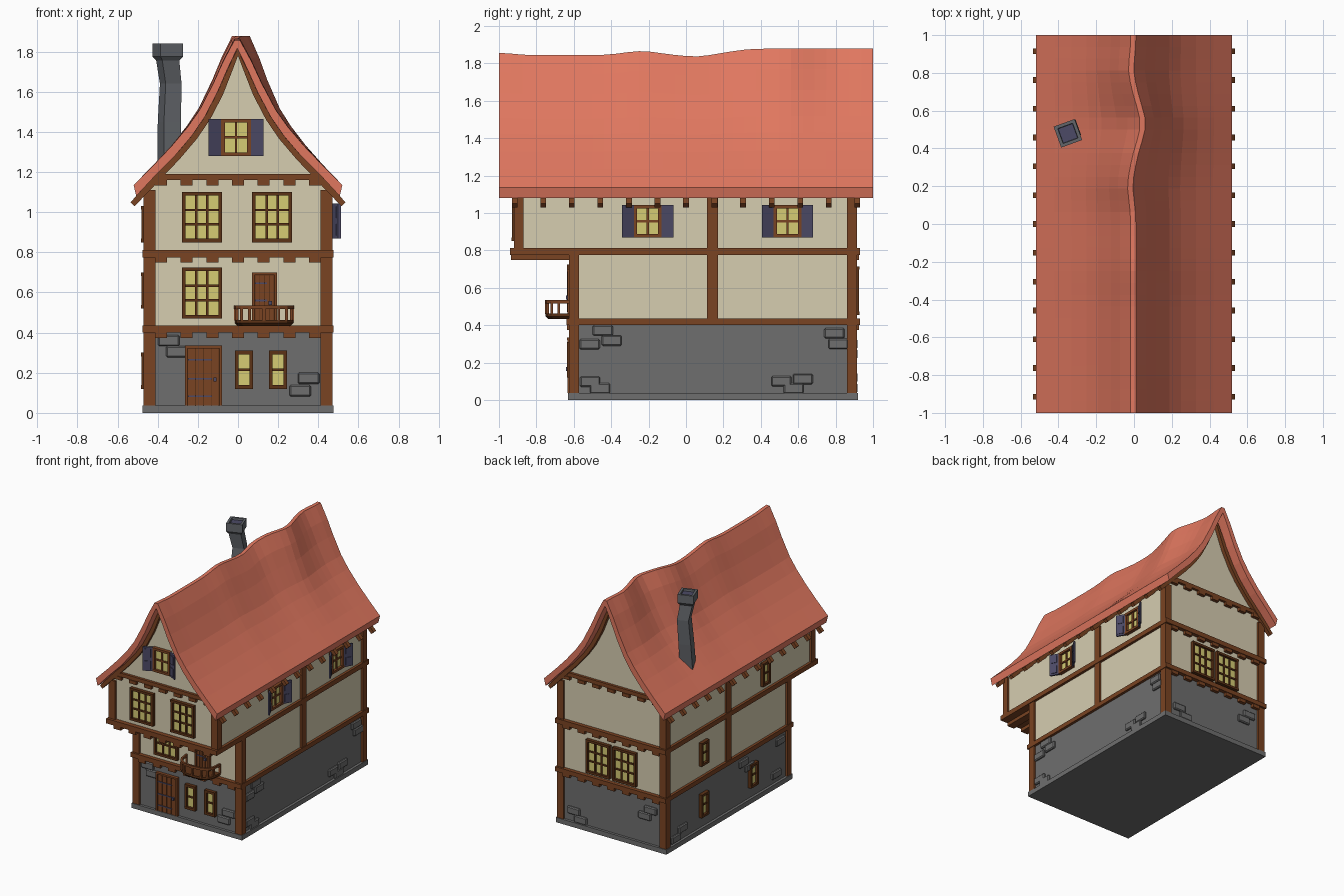
import bpy, bmesh, math
from mathutils import Vector

cube = bpy.data.objects.get("Cube")
if cube:
    bpy.data.objects.remove(cube, do_unlink=True)


def material(name, hexcode):
    m = bpy.data.materials.new(name)
    m.use_nodes = True
    rgb = [int(hexcode[i:i + 2], 16) / 255 for i in (0, 2, 4)]
    lin = [c / 12.92 if c < 0.04 else ((c + 0.055) / 1.055) ** 2.4 for c in rgb]
    m.diffuse_color = (*lin, 1)
    m.node_tree.nodes["Principled BSDF"].inputs["Base Color"].default_value = (*lin, 1)
    return m


PLASTER = material("plaster", "D6CDB0")
STONE = material("stone", "6E6E6E")
CHIMNEY = material("chimney_stone", "62656A")
TILE = material("roof_tile", "E0775F")
TIMBER = material("timber", "7A4322")
DARK = material("dark_timber", "5C3216")
GLASS = material("lit_glass", "D6CC74")
SLATE = material("slate_blue", "4C4A66")


class Part:
    """Collects solids into one object."""

    def __init__(self, name, *mats):
        self.name, self.mats, self.bm = name, mats, bmesh.new()

    def loft(self, rings, mat=0):
        vs = [[self.bm.verts.new(p) for p in r] for r in rings]
        n = len(vs[0])
        for a, b in zip(vs, vs[1:]):
            for i in range(n):
                j = (i + 1) % n
                self.bm.faces.new((a[i], a[j], b[j], b[i])).material_index = mat
        caps = [self.bm.faces.new(vs[0][::-1]), self.bm.faces.new(vs[-1])]
        for f in caps:
            f.material_index = mat
        return caps

    def prism(self, pts, vec, mat=0):
        self.loft([pts, [Vector(p) + Vector(vec) for p in pts]], mat)

    def box(self, x0, x1, y0, y1, z0, z1, mat=0):
        self.prism([(x0, y0, z0), (x1, y0, z0), (x1, y1, z0), (x0, y1, z0)], (0, 0, z1 - z0), mat)

    def slab(self, wall, foot, z0, z1, mat=0):
        self.prism([(*wall(u, d), z0) for u, d in foot], (0, 0, z1 - z0), mat)

    def panel(self, wall, u0, u1, z0, z1, d0, d1, mat=0):
        self.slab(wall, [(u0, d0), (u1, d0), (u1, d1), (u0, d1)], z0, z1, mat)

    def done(self, bevel=0):
        bmesh.ops.recalc_face_normals(self.bm, faces=self.bm.faces)
        me = bpy.data.meshes.new(self.name)
        self.bm.to_mesh(me)
        self.bm.free()
        for m in self.mats:
            me.materials.append(m)
        ob = bpy.data.objects.new(self.name, me)
        bpy.context.collection.objects.link(ob)
        if bevel:
            mod = ob.modifiers.new("Bevel", "BEVEL")
            mod.width, mod.segments = bevel, 1


# Wall frames: u runs along the wall, d points outward
def front(u, d): return (u, -0.61 - d)
def jetty(u, d): return (u, -0.905 - d)
def back(u, d): return (u, 0.9 + d)
def right(u, d): return (0.455 + d, u)
def left(u, d): return (-0.455 - d, u)


# Half profiles of the curved roof, eave to ridge
OUTER = [(.52, 1.135), (.42, 1.235), (.33, 1.33), (.25, 1.425), (.19, 1.51), (.12, 1.645), (.07, 1.755), (.014, 1.86)]
UNDER = [(.507, 1.08), (.41, 1.185), (.315, 1.28), (.23, 1.38), (.165, 1.475), (.1, 1.6), (.05, 1.715), (0, 1.82)]
LOWER = [(.515, 1.03), (.385, 1.165), (.29, 1.265), (.205, 1.365), (.14, 1.46), (.075, 1.585), (.03, 1.7), (0, 1.78)]


def mirrored(half):
    other = [(-x, z) for x, z in reversed(half) if x > 0]
    return half + other


# Walls
p = Part("stone_base", STONE)
p.box(-.475, .475, -.63, .92, 0, .037)
p.box(-.455, .455, -.61, .9, .03, .41)
p.done()
p = Part("plaster_walls", PLASTER)
p.box(-.455, .455, -.61, .9, .41, .79)
p.box(-.455, .455, -.905, .9, .79, 1.1)
gable = mirrored([(.455, 1.05), (.455, 1.12)] + [(x, z - .01) for x, z in UNDER[1:]])
for y in (-.905, .86):
    p.prism([(x, y, z) for x, z in gable], (0, .04, 0))
p.done()

# Timber frame
p = Part("floor_beams", TIMBER)
p.box(-.475, .475, -.64, .93, .4, .435)
p.box(-.475, .475, -.94, .93, .775, .812)
p.panel(jetty, -.42, .42, 1.16, 1.19, -.01, .02)
p.panel(back, -.42, .42, 1.16, 1.19, -.01, .02)
p.done()
p = Part("posts", TIMBER)
for s in (-1, 1):
    x0, x1 = sorted((s * .412, s * .47))
    p.box(x0, x1, -.625, -.572, .037, .78)
    p.box(x0, x1, -.92, -.868, .78, 1.11)
    p.box(x0, x1, .86, .915, .037, 1.11)
    p.box(x0, x1, .112, .172, .42, 1.08)
p.done()
p = Part("joist_ends", TIMBER)
for i in range(-3, 4):
    u0, u1 = i * .128 - .03, i * .128 + .03
    for wall, top in ((front, .4), (jetty, 1.16), (back, .4), (back, .775), (back, 1.16)):
        p.panel(wall, u0, u1, top - .026, top, -.01, .025)
    p.panel(jetty, u0, u1, .748, .775, -.31, .03)
p.done()
p = Part("rafters", TIMBER)
top_edge = [(.535, 1.05)] + UNDER[1:]
truss = mirrored(top_edge) + mirrored(LOWER)[::-1]
tail = top_edge[:2] + LOWER[1::-1]
for i in range(13):
    y = -.915 + i * .1525 - .015
    shapes = [truss] if i in (0, 12) else [tail, [(-x, z) for x, z in tail]]
    for shape in shapes:
        p.prism([(x, y, z) for x, z in shape], (0, .03, 0))
p.done()


# Sagging roof shell
def bump(y, c, w):
    return math.exp(-((y - c) / w) ** 2)


def sag(y):
    t = min(max((y - .05) / .35, 0), 1)
    dz = -.016 + .034 * t * t * (3 - 2 * t) + .021 * bump(y, -.24, .13) - .007 * bump(y, .05, .1) + .012 * bump(y, -1, .1)
    dx = -.004 + .05 * bump(y, .53, .14) - .016 * bump(y, .2, .1) - .012 * bump(y, .82, .08)
    return dx, dz


section = mirrored(OUTER) + mirrored(UNDER)[::-1]
rings = []
for k in range(33):
    y = -1 + k / 16
    dx, dz = sag(y)
    ring = []
    for x, z in section:
        w = max((z - 1.135) / .72, 0) ** 1.4
        ring.append((x + dx * w, y, z + dz * w))
    rings.append(ring)
p = Part("roof", TILE)
p.loft(rings)
p.done()


# Crooked chimney
def square(x, y, z, h):
    return [(x + h * 1.414 * math.cos(a), y + h * 1.414 * math.sin(a), z)
            for a in [math.radians(65 + 90 * i) for i in range(4)]]


p = Part("chimney", CHIMNEY, SLATE)
cx, cy = -.35, .48
stack = [(-.342, .46, 1.2, .047), (-.342, .485, 1.45, .045), (-.335, .5, 1.64, .042), (cx, cy, 1.755, .045),
         (cx, cy, 1.775, .059), (cx, cy, 1.84, .059), (cx, cy, 1.84, .042), (cx, cy, 1.825, .04)]
p.loft([square(*r) for r in stack])[1].material_index = 1
p.done()


# Windows
def window(name, wall, u0, u1, z0, z1, cols, rows, frame=DARK):
    p = Part(name, frame, GLASS)
    b = .018
    p.panel(wall, u0 + .005, u1 - .005, z0 + .005, z1 - .005, -.01, .008, 1)
    for a, c in ((u0, u0 + b), (u1 - b, u1)):
        p.panel(wall, a, c, z0, z1, -.01, .026)
    for a, c in ((z0, z0 + b), (z1 - b, z1)):
        p.panel(wall, u0, u1, a, c, -.01, .027)
    for i in range(1, cols):
        u = u0 + b + (u1 - u0 - 2 * b) * i / cols
        p.panel(wall, u - .006, u + .006, z0 + b, z1 - b, 0, .017)
    for i in range(1, rows):
        z = z0 + b + (z1 - z0 - 2 * b) * i / rows
        p.panel(wall, u0 + b, u1 - b, z - .006, z + .006, 0, .016)
    p.done()


def shutters(name, wall, u0, u1, z0, z1):
    p = Part(name, SLATE)
    for hinge, s in ((u0, -1), (u1, 1)):
        def leaf(a, b, t0, t1):
            return [(hinge + s * .065 * t, .008 + .035 * t + e) for t, e in ((a, t0), (b, t0), (b, t1), (a, t1))]
        p.slab(wall, leaf(0, 1, 0, .014), z0, z1)
        h = (z1 - z0) / 2
        for k in range(2):
            p.slab(wall, leaf(.2, .8, -.004, .019), z0 + h * k + .014, z0 + h * (k + 1) - .014)
    p.done()


for name, u in (("upper_window_right", -.28), ("upper_window_left", .07)):
    window(name, jetty, u, u + .2, .85, 1.1, 3, 3)
window("middle_window", front, -.28, -.08, .47, .725, 3, 3)
for i, u in enumerate((-.215, .012)):
    window(f"back_window_{i}", back, u, u + .203, .455, .715, 3, 3)
for i, u in enumerate((-.015, .155)):
    window(f"ground_window_{i}", front, u, u + .09, .12, .31, 1, 2)
for i, (u, z) in enumerate(((.445, .12), (-.16, .12), (.445, .52), (-.31, .85))):
    window(f"side_window_{i}", left, u - .047, u + .047, z, z + .18, 1, 2)
for name, wall, u, z, h in (("gable", jetty, -.01, 1.28, .185), ("side_front", right, -.205, .87, .172),
                            ("side_back", right, .543, .87, .172)):
    window(name + "_window", wall, u - .074, u + .074, z, z + h, 2, 2, TIMBER)
    shutters(name + "_shutters", wall, u - .072, u + .072, z, z + h)


# Plank doors with iron straps
def door(name, u0, u1, z0, z1, straps):
    p = Part(name, TIMBER, DARK, SLATE)
    p.panel(front, u0, u1, z0, z1, -.01, .01, 1)
    w = (u1 - u0 - .03) / 4
    for i in range(4):
        a = u0 + .015 + i * w
        p.panel(front, a + .002, a + w - .002, z0, z1 - .015, 0, .016)
    for a in (u0, u1 - .013):
        p.panel(front, a, a + .013, z0, z1, 0, .024)
    p.panel(front, u0, u1, z1 - .013, z1, 0, .025)
    for z in straps:
        p.panel(front, u0 + .015, u1 - .05, z - .004, z + .004, .01, .021, 2)
    z = (z0 + z1) / 2 - .02
    p.panel(front, u1 - .042, u1 - .026, z - .01, z + .01, .01, .032, 2)
    p.done()


door("front_door", -.265, -.08, .037, .335, (.082, .17, .265))
door("balcony_door", .07, .195, .435, .7, (.56, .645))

# Rounded balcony
p = Part("balcony", TIMBER, DARK)


def arc(scale):
    return [(.13 - .15 * scale * math.copysign(abs(math.cos(a)) ** .7, math.cos(a)), .145 * scale * math.sin(a) ** .7)
            for a in [math.pi * i / 8 for i in range(8)] + [math.pi - 1e-6]]


p.loft([[(*front(u, d), z) for u, d in arc(s)] for s, z in ((.86, .432), (.97, .447), (.97, .462))], 1)
o, n = arc(1), arc(.9)
for i in range(8):
    p.slab(front, [o[i], o[i + 1], n[i + 1], n[i]], .517, .535)
for u, d in arc(.95):
    p.panel(front, u - .007, u + .007, .46, .52, d - .007, d + .007)
p.done()

# Raised stones on the ground floor
p = Part("loose_stones", STONE)
stones = {front: [(-.345, .36), (-.305, .305), (.352, .172), (.31, .11)],
          right: [(-.445, .372), (-.398, .318), (-.515, .298), (-.513, .098), (-.46, .062), (.51, .1), (.625, .112),
                  (.575, .062), (.793, .357), (.815, .3)],
          left: [(.78, .07), (.7, .12), (-.05, .34), (-.12, .285), (-.45, .1), (-.5, .34)],
          back: [(.33, .12), (.27, .065), (-.33, .3), (-.28, .245)]}
for wall, spots in stones.items():
    for u, z in spots:
        p.panel(wall, u - .054, u + .054, z - .028, z + .028, -.01, .016)
p.done(.007)
